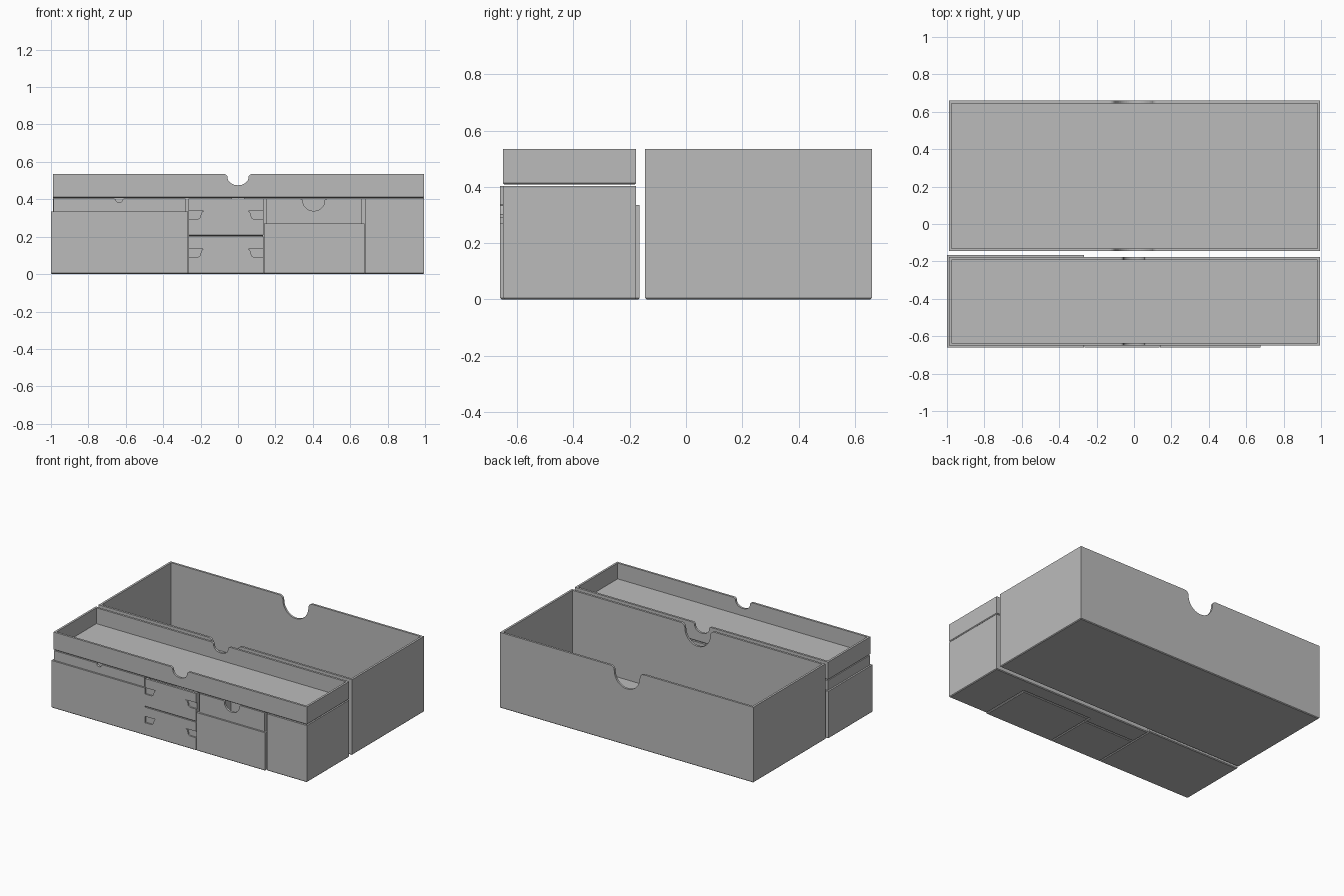
import bpy, bmesh, math

cube = bpy.data.objects.get("Cube")
if cube:
    bpy.data.objects.remove(cube, do_unlink=True)

grey = bpy.data.materials.new("plain grey")
grey.use_nodes = True
grey.diffuse_color = (0.5, 0.5, 0.5, 1)
grey.node_tree.nodes["Principled BSDF"].inputs["Base Color"].default_value = (0.5, 0.5, 0.5, 1)


def make_object(name, bm):
    bmesh.ops.recalc_face_normals(bm, faces=bm.faces[:])
    mesh = bpy.data.meshes.new(name)
    bm.to_mesh(mesh)
    bm.free()
    obj = bpy.data.objects.new(name, mesh)
    bpy.context.collection.objects.link(obj)
    mesh.materials.append(grey)
    return obj


def inset(outline, wall):
    """Shrink a counter-clockwise right-angled outline by the wall thickness."""
    result = []
    n = len(outline)
    for i, (x, y) in enumerate(outline):
        dx = dy = 0
        for (ax, ay), (bx, by) in ((outline[i - 1], (x, y)), ((x, y), outline[(i + 1) % n])):
            length = math.hypot(bx - ax, by - ay)
            dx -= (by - ay) / length * wall
            dy += (bx - ax) / length * wall
        result.append((x + dx, y + dy))
    return result


def tray(name, outline, z0, z1, wall=0.015, bevel=0.005):
    """Open tray with thin walls, a floor and a softened bottom edge."""
    bm = bmesh.new()
    inner = inset(outline, wall)
    rings = [[bm.verts.new((x, y, z)) for x, y in pts]
             for pts, z in ((outline, z0), (outline, z1), (inner, z1), (inner, z0 + wall))]
    base = bm.faces.new(rings[0])
    bm.faces.new(rings[3])
    n = len(outline)
    for low, high in zip(rings, rings[1:]):
        for i in range(n):
            j = (i + 1) % n
            bm.faces.new((low[i], low[j], high[j], high[i]))
    bmesh.ops.recalc_face_normals(bm, faces=bm.faces[:])
    bmesh.ops.bevel(bm, geom=list(base.edges), offset=bevel, segments=1, affect='EDGES')
    return make_object(name, bm)


def rect(x0, x1, y0, y1):
    return [(x0, y0), (x1, y0), (x1, y1), (x0, y1)]


def cut(obj, profile, y0, y1):
    """Subtract an x-z profile running from y0 to y1."""
    bm = bmesh.new()
    front = bm.faces.new([bm.verts.new((x, y0, z)) for x, z in profile])
    extruded = bmesh.ops.extrude_face_region(bm, geom=[front])
    moved = [v for v in extruded["geom"] if isinstance(v, bmesh.types.BMVert)]
    bmesh.ops.translate(bm, verts=moved, vec=(0, y1 - y0, 0))
    cutter = make_object("cutter", bm)
    cutter.hide_render = True
    mod = obj.modifiers.new("cut", 'BOOLEAN')
    mod.operation = 'DIFFERENCE'
    mod.solver = 'EXACT'
    mod.object = cutter
    bpy.context.view_layer.objects.active = obj
    bpy.ops.object.modifier_apply(modifier=mod.name)
    bpy.data.objects.remove(cutter, do_unlink=True)


def finger_notch(cx, top, half, depth, fillet):
    """Rounded notch profile with flared upper corners."""
    side = []
    for i in range(7):
        a = math.pi / 2 * i / 6
        side.append((half + fillet - fillet * math.sin(a), top - fillet + fillet * math.cos(a)))
    for i in range(1, 13):
        a = math.pi / 2 * i / 12
        side.append((half * math.cos(a), top - fillet - (depth - fillet) * math.sin(a)))
    side.insert(0, (half + fillet, top + 0.05))
    return [(cx + x, z) for x, z in side] + [(cx - x, z) for x, z in reversed(side[:-1])]


# Large tray at the back
large = tray("large_back_tray", rect(-0.99, 0.995, -0.145, 0.66), 0, 0.535)
cut(large, finger_notch(0, 0.535, 0.1, 0.135, 0.03), -1, 1)

# Long shallow tray on top of the front row
top = tray("long_top_tray", rect(-0.99, 0.995, -0.65, -0.177), 0.408, 0.535)
cut(top, finger_notch(0, 0.535, 0.056, 0.06, 0.018), -1, 0)

# Left box: inner tray standing in an outer sleeve
tray("left_sleeve", rect(-1, -0.268, -0.66, -0.165), 0, 0.335, 0.012)
left = tray("left_inner_tray", rect(-0.987, -0.281, -0.647, -0.178), 0.013, 0.403)
cut(left, finger_notch(-0.635, 0.403, 0.018, 0.02, 0.006), -1, 0)

# Right box: inner tray standing in an outer sleeve
tray("right_sleeve", rect(0.138, 0.675, -0.66, -0.287), 0, 0.27, 0.012)
right = tray("right_inner_tray", rect(0.151, 0.662, -0.647, -0.3), 0.013, 0.403)
cut(right, finger_notch(0.405, 0.403, 0.058, 0.065, 0.012), -1, 0)

# Two stacked middle trays with small corner recesses
mid = -0.065
for name, z0, z1, top_z in (("lower_middle_tray", 0, 0.2, 0.135),
                            ("upper_middle_tray", 0.203, 0.403, 0.338)):
    drawer = tray(name, rect(-0.265, 0.135, -0.66, -0.33), z0, z1)
    shape = [(0.22, 0), (0.22, -0.045), (0.15, -0.045), (0.138, -0.037),
             (0.132, -0.015), (0.127, -0.004), (0.115, 0)]
    for s in (-1, 1):
        cut(drawer, [(mid + s * x, top_z + z) for x, z in shape], -0.7, -0.65)

# Stepped tray wrapping the right end and the rear of the front row
tray("stepped_corner_tray",
     [(0.682, -0.65), (0.995, -0.65), (0.995, -0.177), (-0.265, -0.177),
      (-0.265, -0.325), (0.133, -0.325), (0.133, -0.282), (0.682, -0.282)], 0, 0.403)
